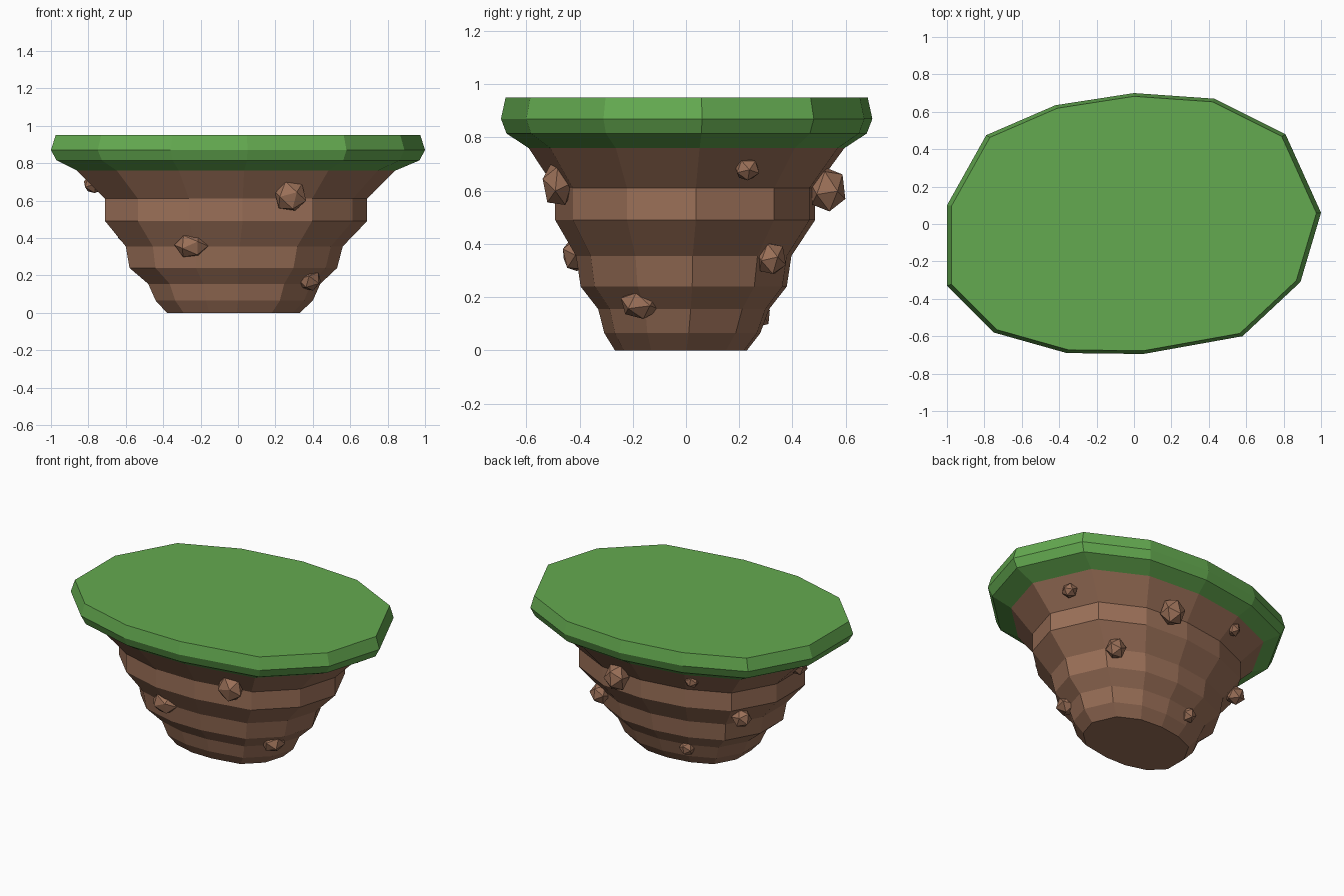
import bpy, bmesh, random
from mathutils import Matrix, Euler, Vector

cube = bpy.data.objects.get("Cube")
if cube:
    bpy.data.objects.remove(cube, do_unlink=True)
random.seed(4)


def make_material(name, rgb):
    mat = bpy.data.materials.new(name)
    mat.use_nodes = True
    colour = (*rgb, 1)
    mat.diffuse_color = colour
    mat.node_tree.nodes["Principled BSDF"].inputs["Base Color"].default_value = colour
    return mat


def make_object(name, bm, mat):
    bmesh.ops.recalc_face_normals(bm, faces=bm.faces)
    mesh = bpy.data.meshes.new(name)
    bm.to_mesh(mesh)
    bm.free()
    mesh.materials.append(mat)
    obj = bpy.data.objects.new(name, mesh)
    bpy.context.collection.objects.link(obj)
    return obj


grass_green = make_material("grass green", (0.127, 0.40, 0.08))
earth_brown = make_material("earth brown", (0.325, 0.161, 0.097))

# Irregular thirteen-sided plan shared by every layer
OUTLINE = [(1.0, 0.06), (0.81, 0.48), (0.43, 0.67), (0.0, 0.70), (-0.42, 0.635),
           (-0.79, 0.475), (-1.0, 0.10), (-1.0, -0.33), (-0.75, -0.58),
           (-0.36, -0.69), (0.05, -0.695), (0.58, -0.60), (0.89, -0.31)]


def stacked_layers(name, layers, cap_index, mat):
    """Join scaled copies of the plan; a layer is height, scale, x shift, y shift."""
    bm = bmesh.new()
    rings = [[bm.verts.new((x * s + dx, y * s + dy, z)) for x, y in OUTLINE]
             for z, s, dx, dy in layers]
    n = len(OUTLINE)
    for low, high in zip(rings, rings[1:]):
        for i in range(n):
            j = (i + 1) % n
            bm.faces.new((low[i], low[j], high[j], high[i]))
    bm.faces.new(rings[cap_index])
    return make_object(name, bm, mat)


# Grass slab with a bevelled rim
stacked_layers("grass_top", [(0.76, 0.85, -0.01, 0), (0.815, 0.97, 0, 0),
                             (0.87, 1, 0, 0), (0.95, 0.975, 0, 0)], -1, grass_green)

# Stepped, tapering earth
stacked_layers("earth_base", [
    (0, 0.355, -0.025, -0.02), (0.065, 0.42, -0.02, -0.015),
    (0.155, 0.46, -0.02, -0.01), (0.24, 0.555, -0.025, -0.01),
    (0.355, 0.58, -0.02, -0.01), (0.49, 0.70, -0.01, -0.005),
    (0.61, 0.70, -0.01, -0.005), (0.76, 0.85, -0.01, 0)], 0, earth_brown)

# Faceted stones half buried in the earth: centre, radii
STONES = {
    "front_upper": ((0.28, -0.48, 0.625), (0.09, 0.065, 0.09)),
    "front_middle": ((-0.25, -0.41, 0.36), (0.09, 0.06, 0.07)),
    "front_lower": ((0.38, -0.17, 0.175), (0.07, 0.08, 0.06)),
    "side_upper": ((0.70, 0.23, 0.68), (0.05, 0.05, 0.045)),
    "side_middle": ((0.41, 0.32, 0.345), (0.065, 0.06, 0.068)),
    "back_upper": ((0.14, 0.53, 0.605), (0.08, 0.075, 0.09)),
    "back_small": ((-0.38, 0.48, 0.70), (0.045, 0.045, 0.045)),
    "back_middle": ((-0.585, 0.25, 0.42), (0.065, 0.06, 0.06)),
    "back_lower": ((-0.20, 0.27, 0.13), (0.05, 0.05, 0.05)),
    "far_side": ((-0.77, -0.08, 0.69), (0.06, 0.06, 0.055)),
}
for name, (centre, radii) in STONES.items():
    bm = bmesh.new()
    bmesh.ops.create_icosphere(bm, subdivisions=1, radius=1)
    turn = Euler([random.uniform(0, 3) for _ in range(3)]).to_matrix().to_4x4()
    bm.transform(Matrix.Translation(Vector(centre)) @ Matrix.Diagonal((*radii, 1)) @ turn)
    make_object("stone_" + name, bm, earth_brown)
